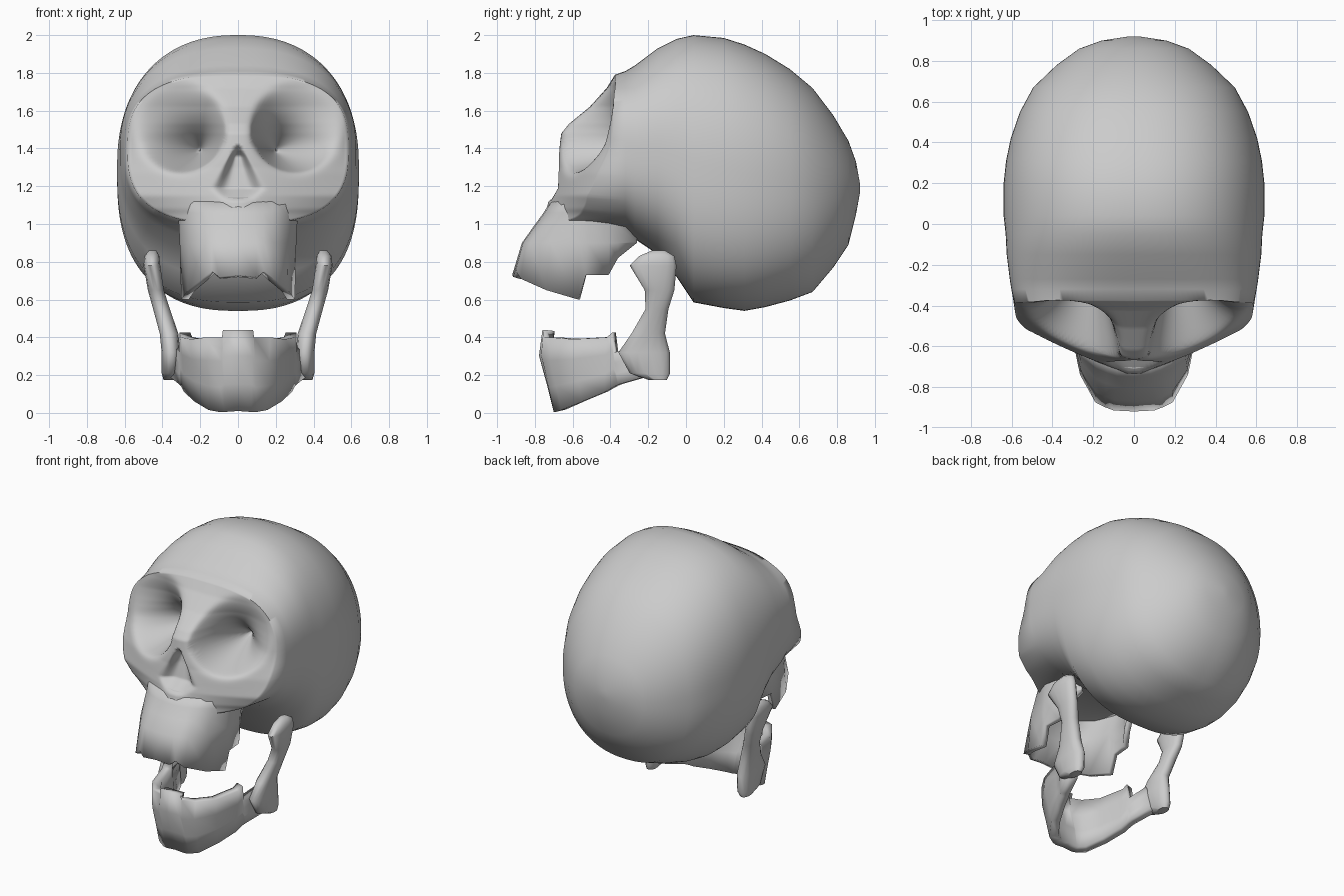
import bpy, math
from mathutils import Vector

if "Cube" in bpy.data.objects:
    bpy.data.objects.remove(bpy.data.objects["Cube"])


def interp(table, z):
    # piecewise linear lookup in rising (key, value) pairs
    if z <= table[0][0]:
        return table[0][1]
    for (a, va), (b, vb) in zip(table, table[1:]):
        if z <= b:
            return va + (vb - va) * (z - a) / (b - a)
    return table[-1][1]


def finish(name, verts, faces, angle, closed):
    me = bpy.data.meshes.new(name)
    me.from_pydata(verts, [], faces)
    ob = bpy.data.objects.new(name, me)
    bpy.context.collection.objects.link(ob)
    bpy.ops.object.select_all(action='DESELECT')
    ob.select_set(True)
    bpy.context.view_layer.objects.active = ob
    if closed:
        bpy.ops.object.mode_set(mode='EDIT')
        bpy.ops.mesh.select_all(action='SELECT')
        bpy.ops.mesh.normals_make_consistent(inside=False)
        bpy.ops.object.mode_set(mode='OBJECT')
    bpy.ops.object.shade_smooth_by_angle(angle=math.radians(angle))
    return ob


def loft(name, rings, angle=60):
    n = len(rings[0])
    verts = [p for r in rings for p in r]
    faces = [(k * n + i, k * n + (i + 1) % n, (k + 1) * n + (i + 1) % n, (k + 1) * n + i)
             for k in range(len(rings) - 1) for i in range(n)]
    faces += [tuple(range(n)), tuple(range(len(verts) - n, len(verts)))]
    return finish(name, verts, faces, angle, True)


def oval(a, b, top, bottom, segs):
    # superellipse outline with its own roundness above and below
    out = []
    for i in range(segs):
        t = 2 * math.pi * (i + 0.5) / segs
        c, s = math.cos(t), math.sin(t)
        n = top if s > 0 else bottom
        out.append((math.copysign(a * abs(c) ** (2 / n), c),
                    math.copysign(b * abs(s) ** (2 / n), s)))
    return out


def jaw_wall(name, half, thick):
    # curved wall from columns (top to bottom points), mirrored across x
    cols = [[(-x, y, z) for x, y, z in c] for c in reversed(half[1:])] + half
    m = len(cols[0])
    verts = [p for c in cols for p in c]
    faces = [(i * m + j, i * m + j + 1, (i + 1) * m + j + 1, (i + 1) * m + j)
             for i in range(len(cols) - 1) for j in range(m - 1)]
    ob = finish(name, verts, faces, 60, False)
    mod = ob.modifiers.new("thickness", 'SOLIDIFY')
    mod.thickness = thick
    mod.offset = -1
    return ob


# face relief: depth of the front surface at (x, z)
MID = [(1.0, -.78), (1.06, -.75), (1.2, -.71), (1.3, -.685), (1.48, -.66), (1.53, -.62),
       (1.62, -.51), (1.72, -.42), (1.8, -.37)]
SIDE = [(1.0, -.38), (1.08, -.46), (1.15, -.49), (1.27, -.46), (1.4, -.40), (1.6, -.37), (1.8, -.34)]


def soft(t, k=22):
    # rounded version of max(0, t)
    return math.log(1 + math.exp(k * t)) / k if t > -1 else 0


def face_y(x, z):
    x = abs(x)
    p = interp([(1.05, 1.2), (1.27, 1.5), (1.5, 1.9)], z)
    y = interp(MID, z) + (interp(SIDE, z) - interp(MID, z)) * min(1, x / .58) ** p
    # eye socket: funnel whose centre drifts inward and down
    rim, apex, radius = Vector((.305, 1.51)), Vector((.2, 1.385)), .24
    d = 1.0
    for _ in range(40):
        d = (Vector((x, z)) - apex.lerp(rim, min(1, d))).length / radius
    y += (-.12 - y) * min(1, soft(1 - d))
    # nose opening
    h = interp([(1.12, .08), (1.19, .15), (1.42, .01)], z)
    fade = max(0, min(1, (z - 1.12) / .07, (1.42 - z) / .06))
    y += .08 * fade * math.exp(-(x / (h * .7)) ** 4)
    return y


# cranium and face in one skin
SEGS, STEPS = 144, 44
outline = oval(.585, .395, 2.8, 2.8, SEGS)
rings = []
for k in range(1, STEPS + 1):
    s = k / STEPS
    rings.append([(x * s, face_y(x * s, 1.395 + z * s), 1.395 + z * s) for x, z in outline])
# y, half width, top, bottom, roundness above, roundness below
sections = [(-.32, .602, 1.81, .97, 2.6, 2.8), (-.27, .61, 1.84, .92, 2.5, 2.7),
            (-.15, .625, 1.93, .84, 2.35, 2.6), (-.05, .63, 1.98, .72, 2.3, 2.6),
            (.04, .64, 2.0, .585, 2.3, 2.6), (.2, .64, 1.985, .555, 2.3, 2.6),
            (.31, .628, 1.95, .54, 2.3, 2.5), (.42, .605, 1.9, .56, 2.3, 2.5),
            (.55, .56, 1.82, .595, 2.3, 2.4), (.67, .495, 1.72, .64, 2.2, 2.3),
            (.78, .38, 1.575, .77, 2.1, 2.2), (.86, .27, 1.44, .89, 2.1, 2.1),
            (.90, .16, 1.33, 1.05, 2, 2), (.92, .03, 1.22, 1.16, 2, 2)]
for y, w, top, bot, n, m in sections:
    rings.append([(x, y, (top + bot) / 2 + z) for x, z in oval(w, (top - bot) / 2, n, m, SEGS)])
loft("cranium_and_face", rings, 75)

# upper jaw: bottom edge (x, y, z) and matching top edge (x, y)
low = [(0, -.92, .73), (.1, -.915, .72), (.14, -.9, .75), (.19, -.875, .71), (.265, -.74, .65),
       (.3, -.57, .6), (.305, -.53, .73), (.295, -.41, .73), (.27, -.36, .82), (.22, -.26, .9)]
high = [(0, 0), (.08, 0), (.13, 0), (.18, 0), (.25, 0),
        (.30, -.55), (.32, -.50), (.32, -.41), (.30, -.36), (.24, -.26)]
cols = []
for (x, y, z), (hx, hy) in zip(low, high):
    hy = hy or face_y(hx, 1.13) + .012
    col = []
    for zz, f in ((1.14, 0), (1.06, .22), (.99, .46), (.90, .76)):
        col.append((hx + (x - hx) * f, hy + (y - hy) * f, max(zz, z + .01 * (1 - f))))
    cols.append(col + [(x, y, z)])
jaw_wall("upper_jaw", cols, .04)

# lower jaw body: x top, y top, z top, x bottom, y bottom, z bottom
body = [(0, -.76, .44, 0, -.70, .01), (.08, -.755, .44, .07, -.70, .005), (.085, -.75, .40, .1, -.69, .005),
        (.17, -.72, .40, .155, -.66, .015), (.25, -.60, .39, .23, -.55, .06), (.30, -.42, .40, .285, -.43, .11),
        (.31, -.39, .425, .30, -.38, .14), (.312, -.38, .32, .31, -.36, .15), (.35, -.25, .36, .36, -.22, .19)]
cols = []
for a, b, c, d, e, f in body:
    push = max(0, .035 - .1 * a)
    cols.append([(a, b, c), (a * .72 + d * .28, b * .72 + e * .28 - push, c * .68 + f * .32),
                 ((a + d * 2) / 3, (b + e * 2) / 3 - push * .5, (c + f * 2) / 3), (d, e, f)])
jaw_wall("lower_jaw", cols, .06)

# jaw branches: z, front y, back y, centre x, half thickness
branch = [(.175, -.20, -.10, .365, .03), (.21, -.30, -.082, .36, .045), (.32, -.36, -.083, .355, .05),
          (.42, -.29, -.11, .365, .05), (.55, -.215, -.092, .405, .045), (.65, -.22, -.06, .435, .043),
          (.78, -.30, -.048, .456, .045), (.83, -.25, -.06, .456, .04), (.86, -.18, -.11, .452, .02)]
for side, label in ((1, "right"), (-1, "left")):
    loft("jaw_branch_" + label,
         [[(side * (cx + u), (f + b) / 2 + v, z) for u, v in oval(t, (b - f) / 2, 2.3, 2.3, 16)]
          for z, f, b, cx, t in branch])
